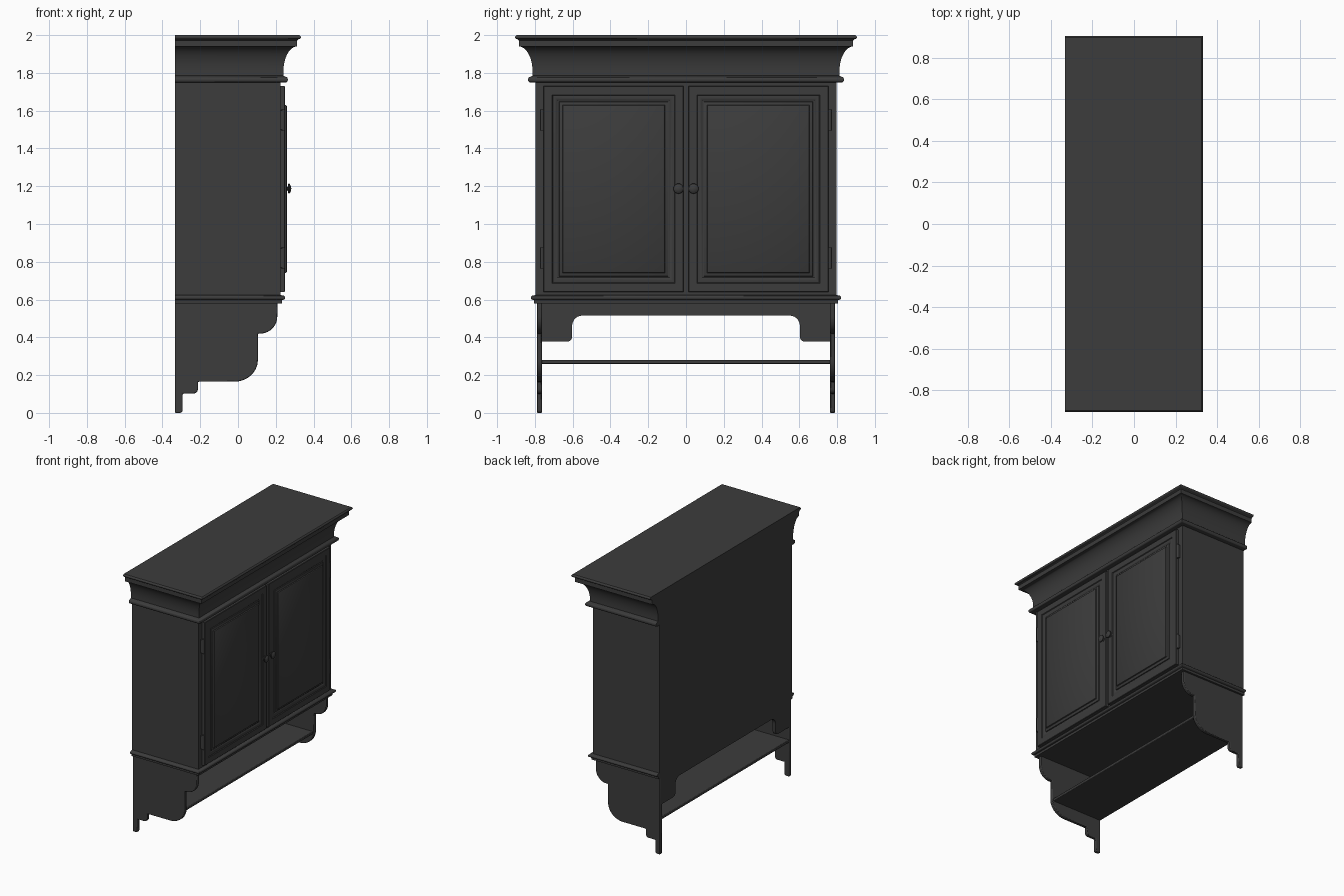
import bpy, bmesh
from math import sin, cos, pi, radians

if "Cube" in bpy.data.objects:
    bpy.data.objects.remove(bpy.data.objects["Cube"])

BACK, FRONT, SIDE = -0.333, 0.225, 0.797   # cabinet body limits

mat = bpy.data.materials.new("dark_paint")
mat.diffuse_color = (0.045, 0.045, 0.045, 1)
mat.use_nodes = True
mat.node_tree.nodes["Principled BSDF"].inputs["Base Color"].default_value = mat.diffuse_color


def finish(name, bm, bevel=0.0):
    bmesh.ops.recalc_face_normals(bm, faces=bm.faces)
    me = bpy.data.meshes.new(name)
    bm.to_mesh(me)
    bm.free()
    ob = bpy.data.objects.new(name, me)
    bpy.context.collection.objects.link(ob)
    me.materials.append(mat)
    if bevel:
        mod = ob.modifiers.new("soft_edges", 'BEVEL')
        mod.width, mod.segments, mod.limit_method = bevel, 2, 'ANGLE'
        mod.angle_limit = radians(50)
    bpy.ops.object.select_all(action='DESELECT')
    ob.select_set(True)
    bpy.context.view_layer.objects.active = ob
    bpy.ops.object.shade_smooth_by_angle(angle=radians(35))
    return ob


def loft(name, rings, closed=False):
    """Skin a list of equal-length point rings and cap both ends."""
    bm = bmesh.new()
    vs = [[bm.verts.new(p) for p in r] for r in rings]
    n = len(vs[0])
    for a, b in zip(vs, vs[1:]):
        for i in range(n):
            j = (i + 1) % n
            bm.faces.new((a[i], a[j], b[j], b[i]))
    bm.faces.new(vs[0])
    bm.faces.new(vs[-1])
    return finish(name, bm)


def box(name, lo, hi, bevel=0.0):
    bm = bmesh.new()
    bmesh.ops.create_cube(bm, size=1)
    for v in bm.verts:
        v.co = [(lo[k] + hi[k]) / 2 + v.co[k] * (hi[k] - lo[k]) for k in range(3)]
    return finish(name, bm, bevel)


def prism(name, pts, to3d, d0, d1, bevel=0.0):
    """Extrude a 2D outline from depth d0 to d1."""
    bm = bmesh.new()
    rings = [[bm.verts.new(to3d(a, b, d)) for a, b in pts] for d in (d0, d1)]
    n = len(pts)
    for i in range(n):
        j = (i + 1) % n
        bm.faces.new((rings[0][i], rings[0][j], rings[1][j], rings[1][i]))
    bm.faces.new(rings[0])
    bm.faces.new(rings[1])
    return finish(name, bm, bevel)


def arc(cx, cz, rx, rz, a0, a1, n=10):
    return [(cx + rx * cos(radians(a0 + (a1 - a0) * i / n)),
             cz + rz * sin(radians(a0 + (a1 - a0) * i / n))) for i in range(n + 1)]


def moulding(name, profile):
    """Three-sided moulding, flat at the back; profile = (overhang, z)."""
    return loft(name, [[(BACK, -SIDE - d, z), (FRONT + d, -SIDE - d, z),
                        (FRONT + d, SIDE + d, z), (BACK, SIDE + d, z)] for d, z in profile])


def lathe_x(name, profile, y, z, n=24):
    return loft(name, [[(x, y + r * cos(2 * pi * i / n), z + r * sin(2 * pi * i / n))
                        for i in range(n)] for x, r in profile])


# cabinet body
box("cabinet_body", (BACK, -SIDE, 0.59), (FRONT, SIDE, 1.77))

# crown: bead, cove, top fillets
cove = arc(0.088, 1.805, 0.073, 0.135, 180, 90, 12)
moulding("crown_moulding",
         [(0, 1.75), (0.03, 1.75)] + arc(0.03, 1.764, 0.009, 0.014, -70, 70, 6)
         + [(0.03, 1.778), (0.015, 1.785)] + cove
         + [(0.088, 1.972), (0.095, 1.978)] + arc(0.098, 1.989, 0.01, 0.01, -60, 60, 6)
         + [(0.1, 2.0)])

# base moulding under the body
moulding("base_moulding",
         [(0, 0.58), (0.008, 0.58), (0.009, 0.597)]
         + arc(0.014, 0.61, 0.011, 0.011, -70, 70, 6) + [(0, 0.624)])

# lower side brackets
bracket = ([(BACK, 0.59), (0.208, 0.59)] + arc(0.118, 0.51, 0.09, 0.09, 0, -90)
           + [(0.105, 0.42)] + arc(-0.02, 0.28, 0.125, 0.115, 0, -90, 14)
           + [(-0.212, 0.165)] + arc(-0.237, 0.127, 0.025, 0.025, 0, -90, 6)
           + [(-0.293, 0.102)] + arc(-0.308, 0.015, 0.015, 0.015, 0, -90, 5)
           + [(BACK, 0)])
for s, side in ((-1, "left"), (1, "right")):
    prism(side + "_bracket", bracket, lambda a, b, d: (a, d, b), s * 0.763, s * 0.79, 0.005)

# back apron with cut-out
half = ([(0.77, 0.59), (0.77, 0.377)] + arc(0.63, 0.402, 0.027, 0.025, -90, -180, 6)
        + arc(0.55, 0.46, 0.053, 0.055, 0, 90, 8))
prism("back_apron", half + [(-a, b) for a, b in reversed(half)],
      lambda a, b, d: (d, a, b), BACK, BACK + 0.025)

# open shelf
box("lower_shelf", (BACK, -0.77, 0.26), (0.095, 0.77, 0.281), 0.004)

# doors with moulded frame and raised panel: (inset, x)
steps = [(0, 0.222), (0, 0.246), (0.003, 0.249), (0.046, 0.249), (0.05, 0.244),
         (0.06, 0.246), (0.07, 0.243), (0.076, 0.238), (0.082, 0.238), (0.084, 0.244),
         (0.1, 0.25), (0.103, 0.257), (0.108, 0.26)]
for s, side in ((-1, "left"), (1, "right")):
    loft(side + "_door", [[(x, s * (0.012 + i), 0.64 + i), (x, s * (0.755 - i), 0.64 + i),
                           (x, s * (0.755 - i), 1.73 - i), (x, s * (0.012 + i), 1.73 - i)]
                          for i, x in steps])
    # knob
    lathe_x(side + "_knob", [(0.245, 0.016), (0.252, 0.015), (0.254, 0.009), (0.263, 0.009),
                             (0.265, 0.022), (0.268, 0.027), (0.272, 0.026), (0.277, 0.02),
                             (0.281, 0.01), (0.282, 0.002)], s * 0.04, 1.187)
    # hinges: barrel and leaf
    for z, pos in ((0.82, "lower"), (1.55, "upper")):
        prism(f"{side}_{pos}_hinge_barrel", arc(0.24, s * 0.762, 0.009, 0.009, 0, 337.5, 15),
              lambda a, b, d: (a, b, d), z - 0.055, z + 0.055)
        box(f"{side}_{pos}_hinge_leaf", (0.222, s * 0.764 - 0.006, z - 0.05),
            (0.24, s * 0.764 + 0.006, z + 0.05))
